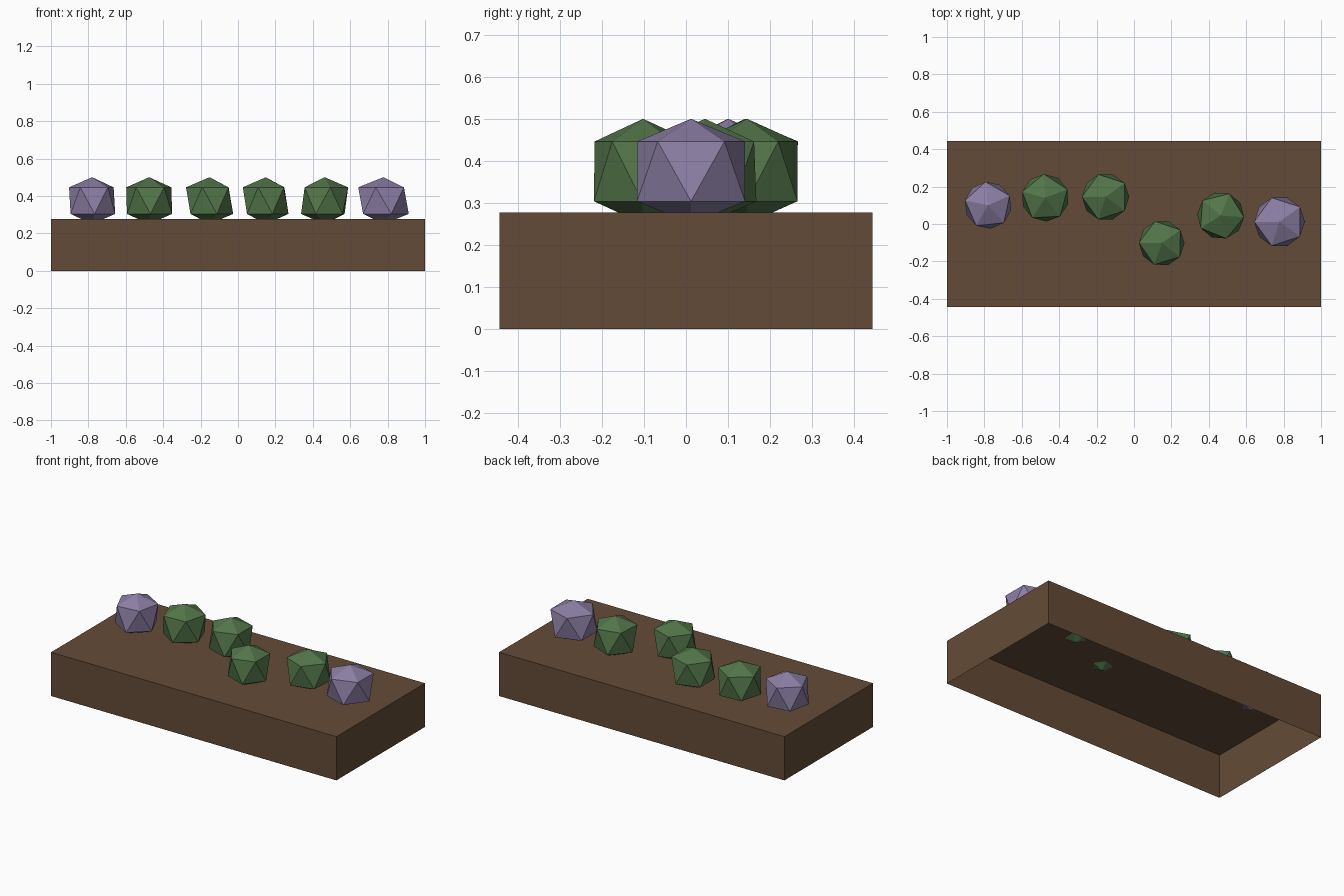
import bpy
import bmesh
from math import cos, sin, radians

cube = bpy.data.objects.get("Cube")
if cube:
    bpy.data.objects.remove(cube, do_unlink=True)


def make_material(name, rgb):
    mat = bpy.data.materials.new(name)
    mat.use_nodes = True
    mat.diffuse_color = (*rgb, 1)
    bsdf = mat.node_tree.nodes["Principled BSDF"]
    bsdf.inputs["Base Color"].default_value = (*rgb, 1)
    bsdf.inputs["Roughness"].default_value = 0.9
    return mat


def finish(bm, name, mat):
    bmesh.ops.recalc_face_normals(bm, faces=bm.faces)
    mesh = bpy.data.meshes.new(name)
    bm.to_mesh(mesh)
    bm.free()
    mesh.materials.append(mat)
    obj = bpy.data.objects.new(name, mesh)
    bpy.context.collection.objects.link(obj)
    return obj


brown = make_material("soil brown", (0.127, 0.071, 0.038))
green = make_material("leaf green", (0.086, 0.180, 0.068))
purple = make_material("flower purple", (0.262, 0.212, 0.375))

# Planter bed: a thin box shell left open underneath
LENGTH, DEPTH, HEIGHT = 2.0, 0.887, 0.277
bm = bmesh.new()
bmesh.ops.create_cube(bm, size=1)
for v in bm.verts:
    v.co = (v.co.x * LENGTH, v.co.y * DEPTH, (v.co.z + 0.5) * HEIGHT)
bottom = [f for f in bm.faces if f.calc_center_median().z < 0.01]
bmesh.ops.delete(bm, geom=bottom, context="FACES")
finish(bm, "planter_bed", brown)


# Faceted bush: two staggered rings of five points with a point at each pole
def bush(name, x, y, radius, turn, mat):
    bm = bmesh.new()
    middle, pole, ring = 0.375, 0.125, 0.071

    def make_ring(z, start):
        angles = [radians(start + 72 * i) for i in range(5)]
        return [bm.verts.new((radius * cos(a), radius * sin(a), z)) for a in angles]

    top = bm.verts.new((0, 0, middle + pole))
    base = bm.verts.new((0, 0, middle - pole))
    upper = make_ring(middle + ring, turn)
    lower = make_ring(middle - ring, turn + 36)
    for i in range(5):
        j = (i + 1) % 5
        bm.faces.new((top, upper[i], upper[j]))
        bm.faces.new((upper[i], lower[i], upper[j]))
        bm.faces.new((upper[j], lower[i], lower[j]))
        bm.faces.new((base, lower[j], lower[i]))
    obj = finish(bm, name, mat)
    obj.location = (x, y, 0)


# Row of bushes with a flowering one at each end
bush("flower_bush_right", -0.78, 0.10, 0.126, 24, purple)
bush("green_bush_outer_right", -0.475, 0.14, 0.127, 21, green)
bush("green_bush_inner_right", -0.152, 0.145, 0.126, 36, green)
bush("green_bush_inner_left", 0.148, -0.102, 0.122, 35, green)
bush("green_bush_outer_left", 0.463, 0.045, 0.126, -4, green)
bush("flower_bush_left", 0.778, 0.012, 0.135, 36, purple)
